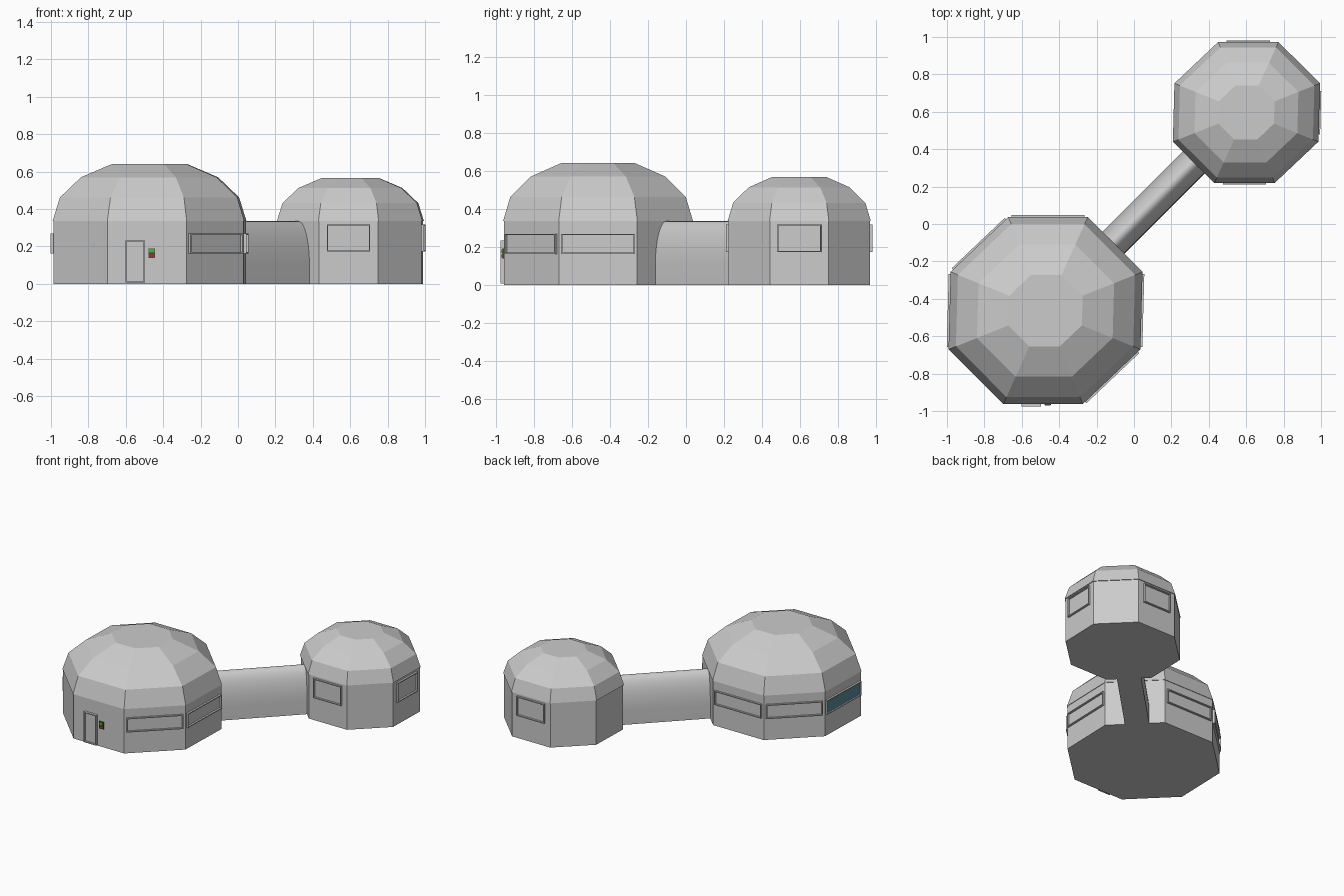
import bpy, math
from mathutils import Vector

if "Cube" in bpy.data.objects:
    bpy.data.objects.remove(bpy.data.objects["Cube"])

SHEAR = 0.027
BIG = (-0.473, -0.463, 0.513, 0.500)      # centre x, y, apothem x, y
SMALL = (0.601, 0.596, 0.389, 0.377)


def make(name, verts, faces, mat=None):
    me = bpy.data.meshes.new(name)
    me.from_pydata(verts, [], faces)
    me.update()
    ob = bpy.data.objects.new(name, me)
    bpy.context.collection.objects.link(ob)
    if mat:
        me.materials.append(mat)
    return ob


def colour(name, rgb):
    m = bpy.data.materials.new(name)
    m.diffuse_color = (*rgb, 1)
    m.use_nodes = True
    m.node_tree.nodes["Principled BSDF"].inputs["Base Color"].default_value = m.diffuse_color
    return m


def ring(pod, s, z):
    cx, cy, hx, hy = pod
    r = s / math.cos(math.pi / 8)
    out = []
    for k in range(8):
        a = math.pi / 8 + k * math.pi / 4
        u, v = r * math.cos(a), r * math.sin(a)
        out.append(Vector((cx + hx * u + SHEAR * hy * v, cy + hy * v, z)))
    return out


def loft(name, rings):
    n, m = len(rings[0]), len(rings)
    faces = [tuple(reversed(range(n))), tuple(range((m - 1) * n, m * n))]
    for i in range(m - 1):
        for k in range(n):
            j = (k + 1) % n
            faces.append((i * n + k, i * n + j, (i + 1) * n + j, (i + 1) * n + k))
    return make(name, [v for r in rings for v in r], faces)


def panel(name, pod, wall, face, boxes, mat=None):
    """Boxes (t0, t1, z0, z1, d0, d1) laid on one wall face of a pod."""
    p = ring(pod, wall, 0)
    a, b = p[face - 1], p[face % 8]
    mid, t = (a + b) / 2, (b - a).normalized()
    n = Vector((t.y, -t.x, 0))
    verts, faces = [], []
    for t0, t1, z0, z1, d0, d1 in boxes:
        o = len(verts)
        for z in (z0, z1):
            for s, d in ((t0, d1), (t1, d1), (t1, d0), (t0, d0)):
                verts.append(mid + t * s + n * d + Vector((0, 0, z)))
        for f in ((3, 2, 1, 0), (4, 5, 6, 7), (0, 1, 5, 4),
                  (1, 2, 6, 5), (2, 3, 7, 6), (3, 0, 4, 7)):
            faces.append(tuple(o + i for i in f))
    return make(name, verts, faces, mat)


def frame(t0, t1, z0, z1, bar=0.007, depth=0.014):
    d = (-0.003, depth)
    return [(t0, t1, z1 - bar, z1, *d), (t0, t1, z0, z0 + bar, *d),
            (t0, t0 + bar, z0 + bar, z1 - bar, *d),
            (t1 - bar, t1, z0 + bar, z1 - bar, *d)]


# Pods: octagonal wall and faceted dome with a flat cap
WALL_TOP = 0.335
for label, pod, wall, rise in (("large", BIG, 0.992, 0.332), ("small", SMALL, 0.985, 0.251)):
    loft(label + "_wall", [ring(pod, wall, 0), ring(pod, wall, WALL_TOP)])
    angs = [math.radians(22.5 * i) for i in range(4)]
    loft(label + "_dome", [ring(pod, math.cos(a), WALL_TOP + rise * math.sin(a)) for a in angs])

# Connecting tunnel with an arched roof
SPRING, HALF = 0.10, 0.083
arch = [(HALF, 0)] + [(HALF * math.cos(math.pi * i / 20),
                       SPRING + (0.335 - SPRING) * math.sin(math.pi * i / 20))
                      for i in range(21)] + [(-HALF, 0)]
c = math.sqrt(0.5)
ends = [(0.34, 0.35), (-0.125, -0.115)]
tunnel = loft("tunnel", [[Vector((x + c * s, y - c * s, z)) for s, z in reversed(arch)]
                         for x, y in reversed(ends)])
bpy.context.view_layer.objects.active = tunnel
tunnel.select_set(True)
bpy.ops.object.shade_smooth_by_angle(angle=math.radians(35))

# Windows
for f in (0, 2, 3, 4, 7):
    panel(f"large_window_frame_{f}", BIG, 0.992, f, frame(-0.195, 0.195, 0.162, 0.268))
glass = colour("teal_glass", (0.10, 0.26, 0.31))
panel("teal_window_pane", BIG, 0.992, 4, [(-0.188, 0.188, 0.169, 0.261, -0.002, 0.004)], glass)
for f in (0, 2, 6):
    panel(f"small_window_frame_{f}", SMALL, 0.985, f, frame(-0.116, 0.116, 0.172, 0.318))

# Door and keypad
panel("door_frame", BIG, 0.992, 6, frame(-0.115, -0.012, 0.006, 0.233, depth=0.018))
panel("door", BIG, 0.992, 6, [(-0.108, -0.019, 0.013, 0.226, -0.003, 0.004)])
panel("keypad", BIG, 0.992, 6, [(0.007, 0.043, 0.138, 0.190, -0.003, 0.008)],
      colour("keypad_dark", (0.06, 0.06, 0.05)))
panel("keypad_screen", BIG, 0.992, 6, [(0.010, 0.040, 0.168, 0.187, 0.006, 0.011)],
      colour("screen_green", (0.05, 0.5, 0.02)))
panel("keypad_button", BIG, 0.992, 6, [(0.014, 0.036, 0.144, 0.160, 0.006, 0.011)],
      colour("button_red", (0.35, 0.03, 0.04)))
